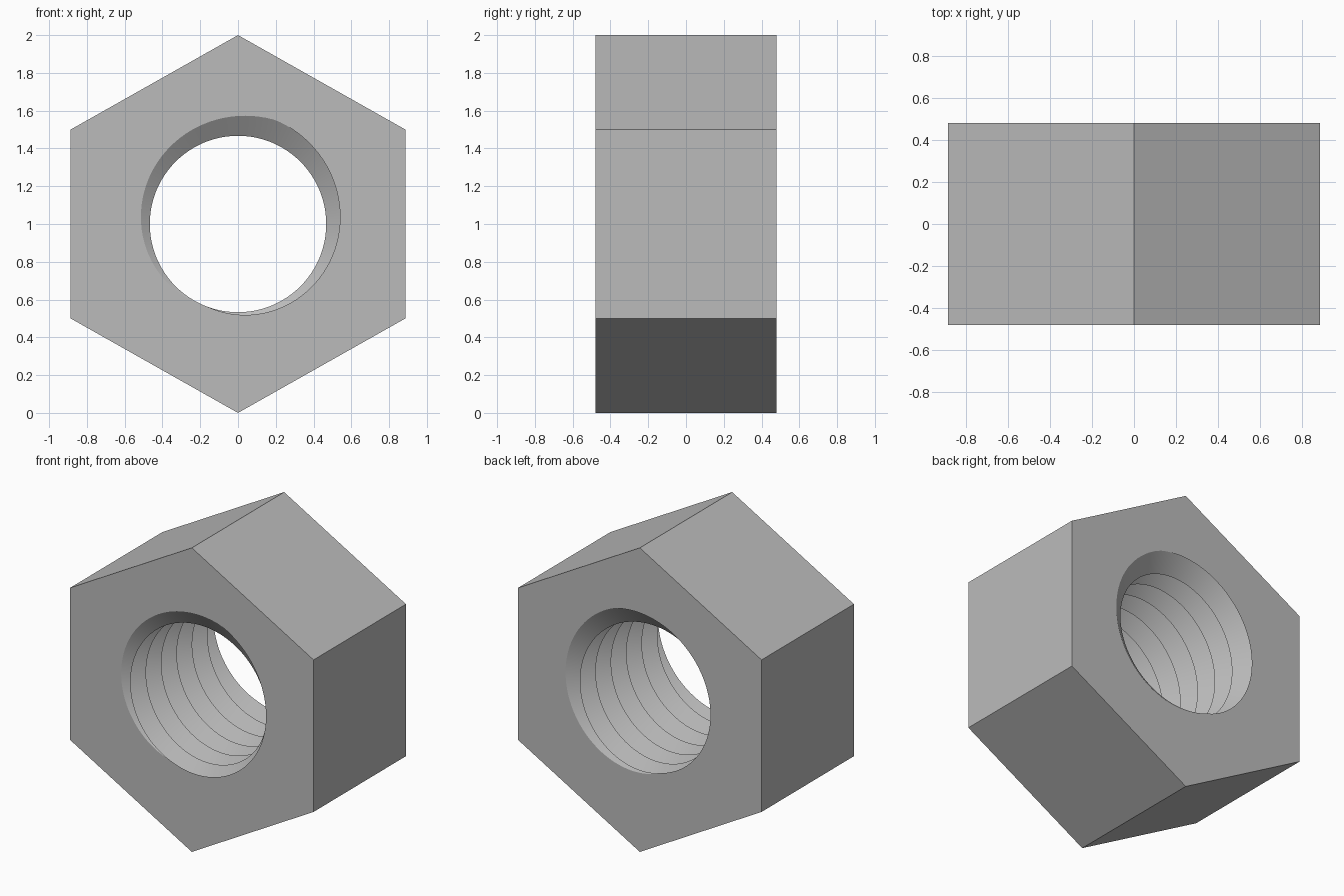
import bpy, bmesh, math

if "Cube" in bpy.data.objects:
    bpy.data.objects.remove(bpy.data.objects["Cube"])

HALF = 0.48                # half thickness along y
R_MIN, R_MAX = 0.467, 0.585  # thread crest and root radius
TURNS = 6
PITCH = 2 * HALF / TURNS
START = 20 / 360           # turn fraction at which the groove opens in front
N = 96                     # columns around the bore
CORNERS = [(0, 2), (0.886, 1.5), (0.886, 0.5), (0, 0), (-0.886, 0.5), (-0.886, 1.5)]


def hex_point(j):
    """Point on the hexagon outline for column j, clockwise from the top."""
    per = N // 6
    side, t = (j // per) % 6, (j % per) / per
    (x0, z0), (x1, z1) = CORNERS[side], CORNERS[(side + 1) % 6]
    return x0 + (x1 - x0) * t, z0 + (z1 - z0) * t


def bore_point(j, y):
    """Point on the right-handed V thread at column j and depth y."""
    phase = (y + HALF) / PITCH - (j / N - START)
    dist = abs(phase - round(phase)) * 2      # 0 at root, 1 at crest
    r = R_MAX + (R_MIN - R_MAX) * dist
    a = math.tau * j / N
    return r * math.sin(a), y, 1 + r * math.cos(a)


bm = bmesh.new()
columns = []
for j in range(N + 1):
    # rows follow the crest and root helices, clipped at both ends
    rows = [-HALF + PITCH * (k / 4 + j / N - START) for k in range(-6, 4 * TURNS + 7)]
    ys = [max(-HALF, min(HALF, y)) for y in rows]
    x, z = hex_point(j)
    loop = [(x, -HALF, z)] + [bore_point(j, y) for y in ys] + [(x, HALF, z)]
    columns.append([bm.verts.new(p) for p in loop])

# thread, end caps and outer flats are one closed sweep of columns
for a, b in zip(columns, columns[1:]):
    for k in range(len(a)):
        m = (k + 1) % len(a)
        bm.faces.new((a[k], a[m], b[m], b[k]))
bmesh.ops.remove_doubles(bm, verts=bm.verts, dist=1e-5)
bmesh.ops.dissolve_degenerate(bm, dist=1e-6, edges=bm.edges)
bmesh.ops.recalc_face_normals(bm, faces=bm.faces)

mesh = bpy.data.meshes.new("hex_nut")
bm.to_mesh(mesh)
bm.free()
nut = bpy.data.objects.new("hex_nut", mesh)
bpy.context.collection.objects.link(nut)

# plain grey metal
metal = bpy.data.materials.new("grey_metal")
metal.diffuse_color = (0.5, 0.5, 0.5, 1)
metal.use_nodes = True
metal.node_tree.nodes["Principled BSDF"].inputs["Base Color"].default_value = metal.diffuse_color
mesh.materials.append(metal)

bpy.context.view_layer.objects.active = nut
nut.select_set(True)
bpy.ops.object.shade_smooth_by_angle(angle=math.radians(30))
